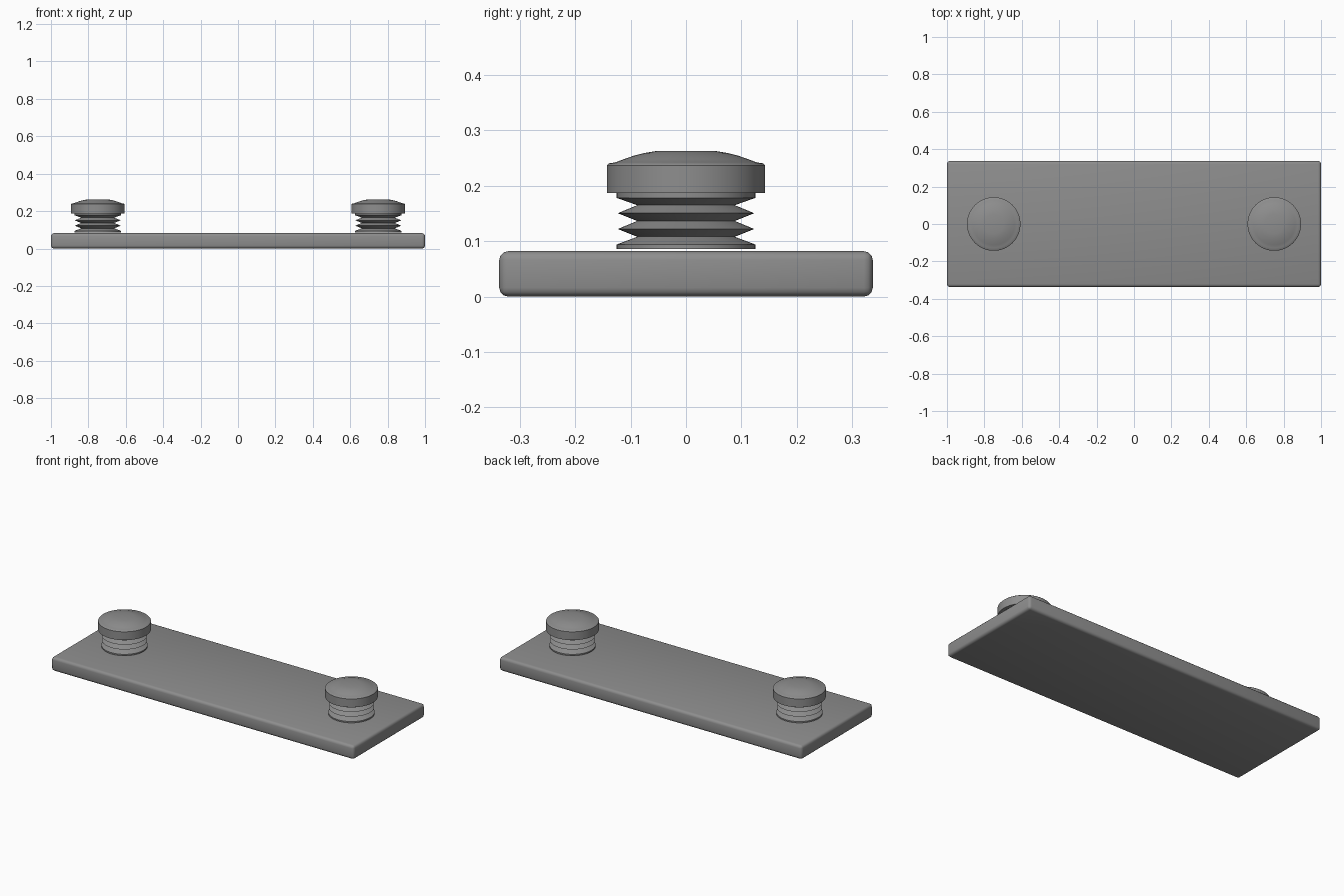
import bpy, bmesh, math

cube = bpy.data.objects.get("Cube")
if cube:
    bpy.data.objects.remove(cube, do_unlink=True)


def material(name, colour):
    mat = bpy.data.materials.new(name)
    mat.use_nodes = True
    mat.diffuse_color = colour
    mat.node_tree.nodes["Principled BSDF"].inputs["Base Color"].default_value = colour
    return mat


grey = material("plain grey", (0.27, 0.27, 0.27, 1))


def add_object(name, bm, x=0, angle=35):
    mesh = bpy.data.meshes.new(name)
    bmesh.ops.recalc_face_normals(bm, faces=bm.faces)
    bm.to_mesh(mesh)
    bm.free()
    mesh.materials.append(grey)
    obj = bpy.data.objects.new(name, mesh)
    obj.location.x = x
    bpy.context.collection.objects.link(obj)
    bpy.ops.object.select_all(action="DESELECT")
    obj.select_set(True)
    bpy.context.view_layer.objects.active = obj
    bpy.ops.object.shade_smooth_by_angle(angle=math.radians(angle))
    return obj


def lathe(name, profile, x, sides=64):
    """Turn an (radius, height) profile about the vertical axis and cap its ends."""
    bm = bmesh.new()
    rings = []
    for r, z in profile:
        rings.append([bm.verts.new((r * math.cos(a), r * math.sin(a), z))
                      for a in (math.tau * i / sides for i in range(sides))])
    for low, high in zip(rings, rings[1:]):
        for i in range(sides):
            j = (i + 1) % sides
            bm.faces.new((low[i], low[j], high[j], high[i]))
    bm.faces.new(rings[0])
    bm.faces.new(rings[-1])
    return add_object(name, bm, x)


# Base plate with rounded edges
bm = bmesh.new()
bmesh.ops.create_cube(bm, size=1)
for v in bm.verts:
    v.co.x *= 2
    v.co.y *= 0.674
    v.co.z = (v.co.z + 0.5) * 0.082
bmesh.ops.bevel(bm, geom=bm.edges[:], offset=0.016, segments=3,
                profile=0.5, affect="EDGES")
add_object("base_plate", bm, angle=60)

# Ridged shank: crests and roots one pitch apart, with flat end collars
crest, root, pitch = 0.125, 0.088, 0.0285
shank = [(crest, 0.086), (crest, 0.094)]
for k in range(3):
    shank.append((root, 0.108 + k * pitch))
    if k < 2:
        shank.append((crest - 0.002, 0.122 + k * pitch))
shank += [(crest, 0.178), (crest, 0.19)]

# Domed head
head = [(0.143, 0.187), (0.143, 0.237), (0.139, 0.2405), (0.128, 0.242),
        (0.112, 0.248), (0.095, 0.254), (0.075, 0.259), (0.052, 0.263)]

for side, x in (("left", 0.75), ("right", -0.75)):
    lathe(side + "_screw_shank", shank, x)
    lathe(side + "_screw_head", head, x)
